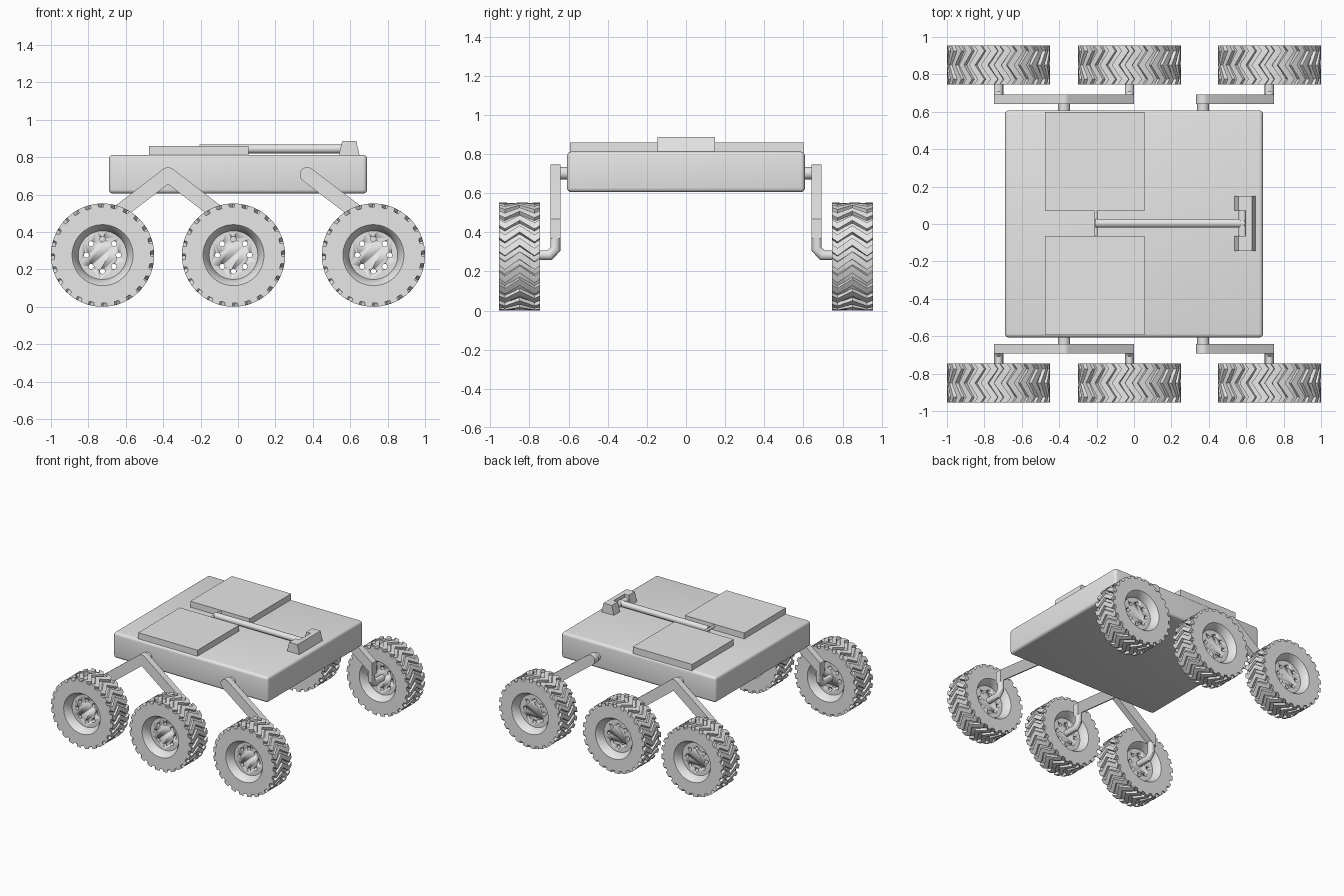
import bpy, bmesh, math
from mathutils import Vector, Matrix

cube = bpy.data.objects.get("Cube")
if cube:
    bpy.data.objects.remove(cube, do_unlink=True)

grey = bpy.data.materials.new("light_grey")
grey.use_nodes = True
grey.diffuse_color = (0.8, 0.8, 0.8, 1)
grey.node_tree.nodes["Principled BSDF"].inputs["Base Color"].default_value = (0.8, 0.8, 0.8, 1)


def finish(name, bm, smooth=True):
    """Turn a bmesh into a named, coloured object."""
    bmesh.ops.recalc_face_normals(bm, faces=bm.faces)
    mesh = bpy.data.meshes.new(name)
    bm.to_mesh(mesh)
    bm.free()
    mesh.materials.append(grey)
    obj = bpy.data.objects.new(name, mesh)
    bpy.context.collection.objects.link(obj)
    if smooth:
        bpy.ops.object.select_all(action='DESELECT')
        obj.select_set(True)
        bpy.context.view_layer.objects.active = obj
        bpy.ops.object.shade_smooth_by_angle(angle=math.radians(35))
    return obj


def add_prism(bm, points, y0, y1):
    """Extrude an outline in x and z from y0 to y1."""
    face = bm.faces.new([bm.verts.new((x, y0, z)) for x, z in points])
    out = bmesh.ops.extrude_face_region(bm, geom=[face])
    verts = [v for v in out["geom"] if isinstance(v, bmesh.types.BMVert)]
    bmesh.ops.translate(bm, verts=verts, vec=(0, y1 - y0, 0))


def add_rod(bm, a, b, r, sides=24):
    """Capped cylinder between two points."""
    a, b = Vector(a), Vector(b)
    turn = (b - a).to_track_quat('Z', 'Y').to_matrix().to_4x4()
    bmesh.ops.create_cone(bm, cap_ends=True, segments=sides, radius1=r, radius2=r,
                          depth=(b - a).length,
                          matrix=Matrix.Translation((a + b) / 2) @ turn)


def add_tube(bm, path, r, sides=20):
    """Mitred tube along a path lying in a plane of constant x."""
    path = [Vector(p) for p in path]
    rings = []
    for i, p in enumerate(path):
        d0 = (p - path[max(i - 1, 0)]).normalized()
        d1 = (path[min(i + 1, len(path) - 1)] - p).normalized()
        d = (d0 + d1).normalized()
        stretch = 1 / max(d.dot(d1 if i == 0 else d0), 0.5)
        side = Vector((1, 0, 0))
        up = d.cross(side) * stretch
        rings.append([bm.verts.new(p + r * (math.cos(t) * side + math.sin(t) * up))
                      for t in (math.tau * k / sides for k in range(sides))])
    for lo, hi in zip(rings, rings[1:]):
        for k in range(sides):
            n = (k + 1) % sides
            bm.faces.new((lo[k], lo[n], hi[n], hi[k]))
    bm.faces.new(rings[0])
    bm.faces.new(rings[-1])


def box(name, x0, x1, y0, y1, z0, z1, bevel=0):
    bm = bmesh.new()
    add_prism(bm, [(x0, z0), (x1, z0), (x1, z1), (x0, z1)], y0, y1)
    if bevel:
        bmesh.ops.bevel(bm, geom=bm.edges[:], offset=bevel, segments=4,
                        profile=0.5, affect='EDGES')
    return finish(name, bm, bool(bevel))


# Body and deck panels
box("body", -0.69, 0.69, -0.608, 0.608, 0.605, 0.812, 0.022)
for side, s in (("left", 1), ("right", -1)):
    ya, yb = sorted((0.003 + s * 0.067, 0.003 + s * 0.597))
    box(f"deck_panel_{side}", -0.475, 0.055, ya, yb, 0.80, 0.86)

# Folded mast with hinge pins
mast_y, mast_z = 0.004, 0.844
bm = bmesh.new()
add_rod(bm, (-0.205, mast_y, mast_z), (0.59, mast_y, mast_z), 0.024)
add_rod(bm, (-0.205, -0.062, mast_z), (-0.205, 0.07, mast_z), 0.01)
add_rod(bm, (0.58, -0.065, mast_z), (0.58, 0.073, mast_z), 0.022)
finish("folded_mast", bm)

# Mast head: tapered block with a notch for the mast
bm = bmesh.new()
full = [(0.538, 0.81), (0.65, 0.81), (0.632, 0.887), (0.558, 0.887)]
back = [(0.595, 0.81), (0.65, 0.81), (0.632, 0.887), (0.595, 0.887)]
add_prism(bm, full, -0.145, -0.065)
add_prism(bm, back, -0.065, 0.073)
add_prism(bm, full, 0.073, 0.149)
finish("mast_head", bm, False)

# Tyre: lathed ring with flared rims on both sides
AXLE_Z, HALF, BASE_R, TOP_R = 0.276, 0.105, 0.257, 0.276
SEG = 72
profile = [(BASE_R, HALF), (0.163, HALF), (0.155, 0.095), (0.13, 0.05)]
profile += [(r, -y) for r, y in reversed(profile)]
bm = bmesh.new()
rings = [[bm.verts.new((r * math.cos(t), y, r * math.sin(t))) for r, y in profile]
         for t in (math.tau * k / SEG for k in range(SEG))]
for k in range(SEG):
    a, b = rings[k], rings[(k + 1) % SEG]
    for j in range(len(profile)):
        n = (j + 1) % len(profile)
        bm.faces.new((a[j], a[n], b[n], b[j]))

# Chevron tread lugs
LUGS = 24
pitch = math.tau / LUGS
zigzag = [(-1, 0.3), (-0.72, 0), (0, 0.75), (0.72, 0), (1, 0.3)]
for i in range(LUGS):
    sections = []
    for w, phase in zigzag:
        start = (i + phase) * pitch
        corners = [(BASE_R - 0.01, 0), (TOP_R, 0.06), (TOP_R, 0.33), (TOP_R, 0.6),
                   (BASE_R - 0.01, 0.66)]
        sections.append([bm.verts.new((r * math.cos(start + f * pitch), w * HALF,
                                       r * math.sin(start + f * pitch)))
                         for r, f in corners])
    for a, b in zip(sections, sections[1:]):
        for j in range(5):
            n = (j + 1) % 5
            bm.faces.new((a[j], a[n], b[n], b[j]))
    bm.faces.new(sections[0])
    bm.faces.new(sections[-1])
tyre = finish("tyre", bm)

# Wheel disc with a ring of through holes
bm = bmesh.new()
add_rod(bm, (0, -0.045, 0), (0, 0.045, 0), 0.134, 48)
disc = finish("wheel_disc", bm)
bm = bmesh.new()
for k in range(8):
    t = math.tau * k / 8
    x, z = 0.086 * math.cos(t), 0.086 * math.sin(t)
    add_rod(bm, (x, -0.1, z), (x, 0.1, z), 0.014, 16)
cutter = finish("hole_cutter", bm)
cutter.hide_render = True
mod = disc.modifiers.new("holes", 'BOOLEAN')
mod.operation, mod.solver, mod.object = 'DIFFERENCE', 'EXACT', cutter
bpy.context.view_layer.update()
baked = bpy.data.meshes.new_from_object(
    disc.evaluated_get(bpy.context.evaluated_depsgraph_get()))
disc.modifiers.clear()
disc.data = baked
bpy.data.objects.remove(cutter, do_unlink=True)

# Place six wheels sharing the same meshes
WHEELS = {"rear": -0.724, "middle": -0.024, "front": 0.724}
for s, side in ((1, "left"), (-1, "right")):
    for place, x in WHEELS.items():
        for part in (tyre, disc):
            obj = bpy.data.objects.new(f"{part.name}_{place}_{side}", part.data)
            obj.location = (x, s * 0.85, AXLE_Z)
            bpy.context.collection.objects.link(obj)
for part in (tyre, disc):
    bpy.data.objects.remove(part, do_unlink=True)


def add_arm(bm, a, b, r, y0, y1):
    """Flat bar with a rounded upper end, from pivot a to knee b."""
    a, b = Vector(a), Vector(b)
    d = (b - a).normalized()
    n = Vector((-d.y, d.x))
    outline = [a + r * (math.cos(t) * n - math.sin(t) * d)
               for t in (math.pi * k / 12 for k in range(13))]
    # cut the lower end upright, flush with the strut
    edge = b.x + math.copysign(0.025, d.x)
    for q in (a - n * r, a + n * r):
        outline.append(q + d * ((edge - q.x) / d.x))
    add_prism(bm, outline, y0, y1)


# Suspension: angled arms, upright struts, elbows and pivots
PIVOT_Z, KNEE_Z, ARM_Y = 0.706, 0.437, 0.667
for s, side in ((1, "left"), (-1, "right")):
    for name, px, places in (("rocker", -0.374, ("rear", "middle")),
                             ("front_arm", 0.37, ("front",))):
        bm = bmesh.new()
        add_rod(bm, (px, s * 0.58, PIVOT_Z - 0.004), (px, s * 0.66, PIVOT_Z - 0.004), 0.032)
        for place in places:
            x = WHEELS[place]
            add_arm(bm, (px, PIVOT_Z), (x, KNEE_Z), 0.04,
                    s * (ARM_Y - 0.026), s * (ARM_Y + 0.026))
            add_tube(bm, [(x, s * ARM_Y, KNEE_Z + 0.01), (x, s * ARM_Y, 0.315),
                          (x, s * (ARM_Y + 0.03), 0.283), (x, s * 0.84, 0.283)], 0.025)
        finish(f"{name}_{side}", bm)
